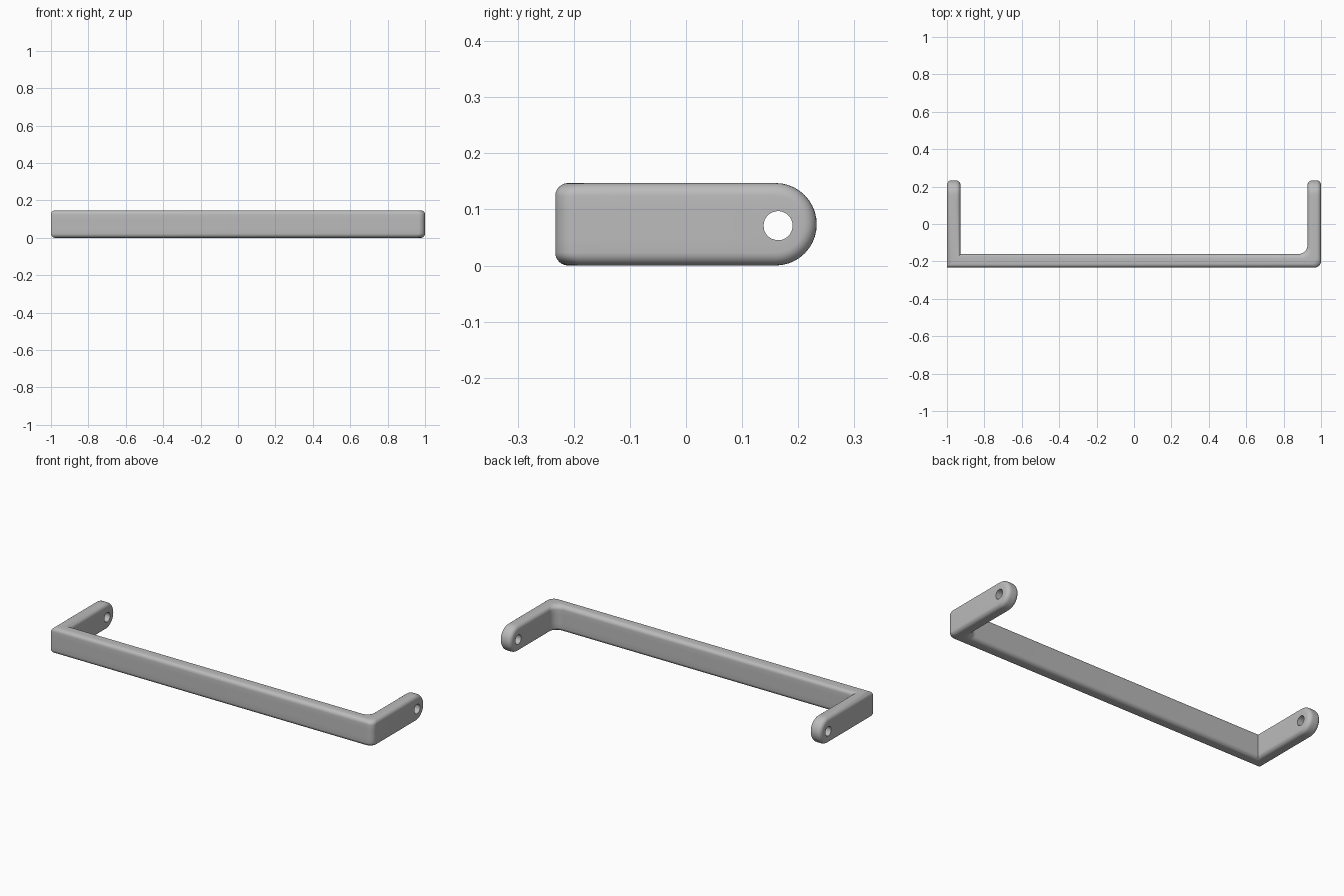
import bpy, bmesh, math
from mathutils import Vector

cube = bpy.data.objects.get("Cube")
if cube:
    bpy.data.objects.remove(cube)

HALF_X, HALF_Y, HEIGHT = 1.0, 0.233, 0.147
WALL, ROUND = 0.072, 0.023
MID = HEIGHT / 2
FLAT = MID - ROUND              # half height of the flat sides
ARM_Y = 0.1                     # where the pierced arm ends begin
END_Y = HALF_Y - MID            # centre of the half-round ends
HOLE_Y, HOLE_Z, HOLE_R = 0.164, 0.071, 0.026
RIM_STEPS, BEND_STEPS, END_STEPS = 6, 10, 20

grey = bpy.data.materials.new("satin_grey")
grey.use_nodes = True
colour = (0.5, 0.5, 0.5, 1)
grey.diffuse_color = colour
grey.node_tree.nodes["Principled BSDF"].inputs["Base Color"].default_value = colour

bm = bmesh.new()


def bridge(a, b, closed):
    """Quads between two rows of points."""
    count = len(a)
    for i in range(count if closed else count - 1):
        j = (i + 1) % count
        bm.faces.new([bm.verts.new(p) for p in (a[i], a[j], b[j], b[i])])


def sweep(start, end, steps):
    return [math.radians(start + (end - start) * i / steps) for i in range(steps + 1)]


# Cross-section as (depth from outer side, height from middle)
quarter = sweep(0, 90, RIM_STEPS)
rim = [(ROUND - ROUND * math.cos(a), FLAT + ROUND * math.sin(a)) for a in quarter]
rim += [(WALL - d, h) for d, h in reversed(rim)]
side_heights = [FLAT / 2, 0, -FLAT / 2]
section = rim + [(WALL, h) for h in side_heights]
section += [(d, -h) for d, h in reversed(rim)] + [(0, h) for h in reversed(side_heights)]

# Plan of the bar as outer and inner points: one mitred corner, one bent corner
inner_x, inner_y = HALF_X - WALL, WALL - HALF_Y


def bend(x, y, radius, a):
    return Vector((x - radius + radius * math.cos(a), y + radius + radius * math.sin(a)))


stations = [(Vector((-HALF_X, ARM_Y)), Vector((-inner_x, ARM_Y))),
            (Vector((-HALF_X, -HALF_Y)), Vector((-inner_x, inner_y)))]
stations += [(bend(HALF_X, -HALF_Y, 0.035, a), bend(inner_x, inner_y, 0.05, a))
             for a in sweep(-90, 0, BEND_STEPS)]
stations.append((Vector((HALF_X, ARM_Y)), Vector((inner_x, ARM_Y))))

rings = []
for outer, inner in stations:
    ring = []
    for d, h in section:
        p = outer.lerp(inner, d / WALL)
        ring.append(Vector((p.x, p.y, MID + h)))
    rings.append(ring)
for a, b in zip(rings, rings[1:]):
    bridge(a, b, False)
    bridge([a[-1], a[0]], [b[-1], b[0]], False)

# Half-round arm ends with pivot holes
straight = [ARM_Y + (END_Y - ARM_Y) * i / 3 for i in range(3)]
for side in (-1, 1):
    def point(d, y, z):
        return Vector((side * (HALF_X - d), y, z))

    rows = [[point(d, y, MID + h) for d, h in rim] for y in straight]
    rows += [[point(d, END_Y + h * math.cos(a), MID + h * math.sin(a)) for d, h in rim]
             for a in sweep(90, -90, END_STEPS)]
    rows += [[point(d, y, MID - h) for d, h in rim] for y in reversed(straight)]
    for a, b in zip(rows, rows[1:]):
        bridge(a, b, False)

    holes = []
    for index, depth in ((0, 0), (-1, WALL)):
        edge = [row[index] for row in rows]
        edge += [point(depth, ARM_Y, MID + h) for h in reversed(side_heights)]
        centre = point(depth, HOLE_Y, HOLE_Z)
        hole = [centre + (p - centre).normalized() * HOLE_R for p in edge]
        bridge(edge, hole, True)
        holes.append(hole)
    bridge(holes[0], holes[1], True)

bmesh.ops.remove_doubles(bm, verts=bm.verts[:], dist=0.00005)
bmesh.ops.recalc_face_normals(bm, faces=bm.faces[:])

mesh = bpy.data.meshes.new("bracket_handle")
bm.to_mesh(mesh)
bm.free()
mesh.materials.append(grey)
handle = bpy.data.objects.new("bracket_handle", mesh)
bpy.context.scene.collection.objects.link(handle)

bpy.ops.object.select_all(action='DESELECT')
handle.select_set(True)
bpy.context.view_layer.objects.active = handle
bpy.ops.object.shade_smooth_by_angle(angle=math.radians(35))
